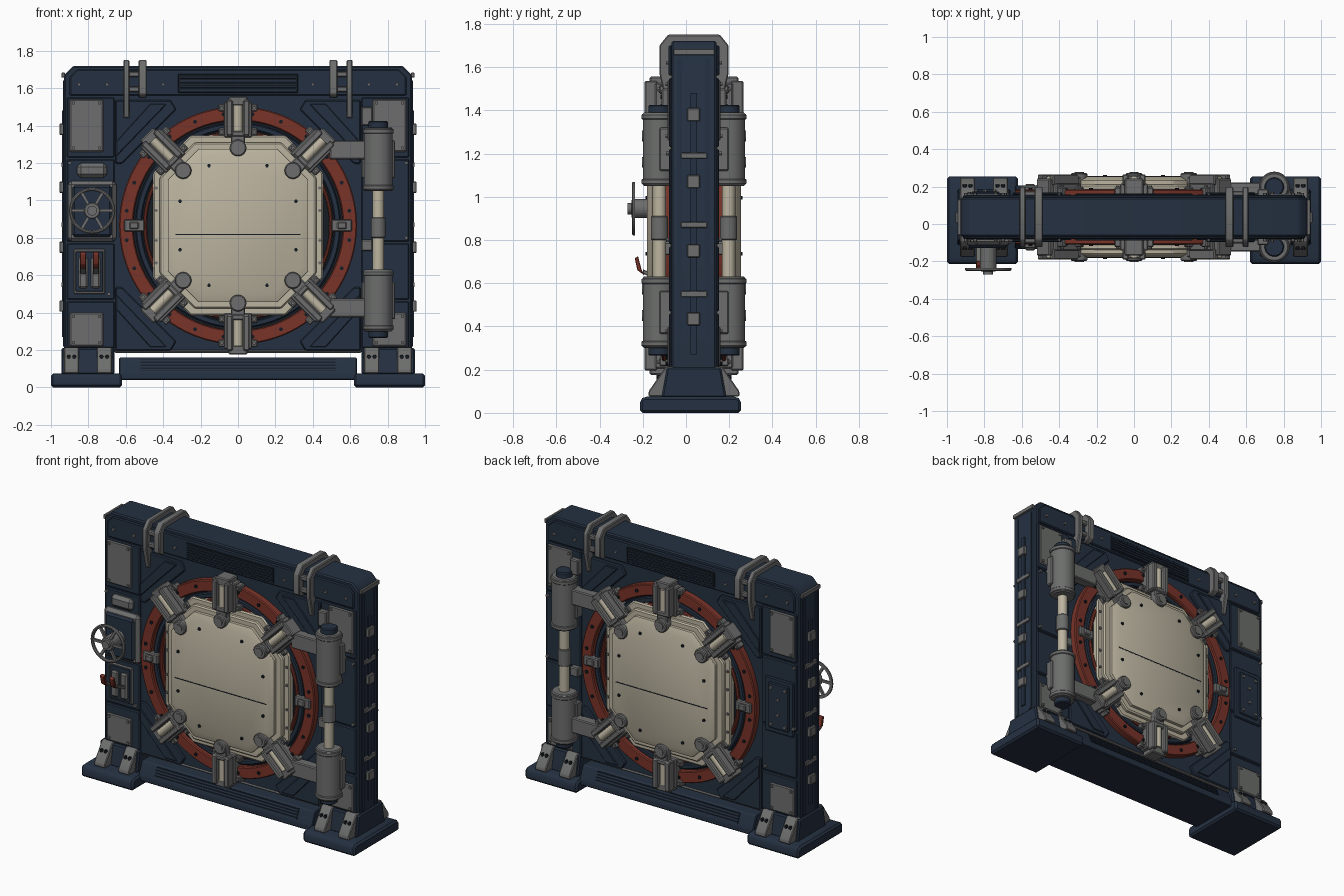
import bpy, bmesh
from math import cos, sin, pi, radians
from mathutils import Matrix, Vector

if "Cube" in bpy.data.objects:
    bpy.data.objects.remove(bpy.data.objects["Cube"])

YC, CZ = 0.037, 0.866      # wall mid-plane and ring centre height
MADE = []


def material(name, rgb):
    m = bpy.data.materials.new(name)
    m.use_nodes = True
    m.diffuse_color = (*rgb, 1)
    m.node_tree.nodes["Principled BSDF"].inputs["Base Color"].default_value = (*rgb, 1)
    return m


BLUE = material("navy paint", (0.018, 0.03, 0.053))
DARK = material("dark recess", (0.008, 0.012, 0.018))
GREY = material("grey steel", (0.15, 0.155, 0.15))
CREAM = material("cream enamel", (0.5, 0.455, 0.35))
RED = material("rust red", (0.19, 0.034, 0.022))


def finish(name, bm, mat, mirror=""):
    """Mirror across x and/or the wall mid-plane, then make the object."""
    for ax in mirror:
        i, c = "xyz".index(ax), YC if ax == "y" else 0
        geom = bm.verts[:] + bm.edges[:] + bm.faces[:]
        for e in bmesh.ops.duplicate(bm, geom=geom)["geom"]:
            if isinstance(e, bmesh.types.BMVert):
                e.co[i] = 2 * c - e.co[i]
    bmesh.ops.recalc_face_normals(bm, faces=bm.faces[:])
    me = bpy.data.meshes.new(name)
    bm.to_mesh(me)
    bm.free()
    ob = bpy.data.objects.new(name, me)
    bpy.context.collection.objects.link(ob)
    me.materials.append(mat)
    MADE.append(ob)


def loft(bm, lower, upper, bevel=0.0):
    a = [bm.verts.new(p) for p in lower]
    b = [bm.verts.new(p) for p in upper]
    n = len(a)
    faces = [bm.faces.new(a), bm.faces.new(b[::-1])]
    faces += [bm.faces.new((a[i], b[i], b[(i + 1) % n], a[(i + 1) % n])) for i in range(n)]
    if bevel:
        edges = list({e for f in faces for e in f.edges})
        bmesh.ops.recalc_face_normals(bm, faces=faces)
        bmesh.ops.bevel(bm, geom=edges, offset=bevel, segments=1, affect="EDGES")


def plate(bm, pts, d0, d1, bevel=0.0, shrink=1.0):
    """Front-side (x, z) outline raised from depth d0 to d1 off the mid-plane."""
    loft(bm, [(x, YC - d0, z) for x, z in pts],
         [(x * shrink, YC - d1, CZ + (z - CZ) * shrink) for x, z in pts], bevel)


def box(bm, x, z, d, bevel=0.006):
    plate(bm, [(x[0], z[0]), (x[1], z[0]), (x[1], z[1]), (x[0], z[1])], d[0], d[1], bevel)


def slab(bm, pts, x0, x1, bevel=0.0):
    """(y, z) outline swept along x."""
    loft(bm, [(x0, y, z) for y, z in pts], [(x1, y, z) for y, z in pts], bevel)


def cyl(bm, p, r, h, axis="Y", seg=24, bevel=0.0):
    u, v, w = {"X": ((0, 1, 0), (0, 0, 1), (1, 0, 0)), "Y": ((1, 0, 0), (0, 0, 1), (0, 1, 0)),
               "Z": ((1, 0, 0), (0, 1, 0), (0, 0, 1))}[axis]
    u, v, w, p = Vector(u), Vector(v), Vector(w) * h / 2, Vector(p)
    rim = [(u * cos(2 * pi * i / seg) + v * sin(2 * pi * i / seg)) * r for i in range(seg)]
    loft(bm, [p + c - w for c in rim], [p + c + w for c in rim], bevel)


def ring(bm, r0, r1, d0, d1, seg=96, x=0.0, z=CZ):
    prof = [(r0, d0), (r1, d0), (r1, d1 - 0.006), (r1 - 0.006, d1), (r0 + 0.006, d1), (r0, d1 - 0.006)]
    rows = [[bm.verts.new((x + r * cos(2 * pi * i / seg), YC - d, z + r * sin(2 * pi * i / seg)))
             for r, d in prof] for i in range(seg)]
    for a, b in zip(rows, rows[1:] + rows[:1]):
        for j in range(6):
            k = (j + 1) % 6
            bm.faces.new((a[j], a[k], b[k], b[j]))


def octagon(w, h, c):
    q = [(w, h - c), (w - c, h)]
    pts = q + [(-x, z) for x, z in q[::-1]]
    return [(x, CZ + z) for x, z in pts + [(-x, -z) for x, z in pts]]


def bolts(name, spots, d, mirror, mat=GREY, r=0.011):
    bm = bmesh.new()
    for x, z in spots:
        cyl(bm, (x, YC - d, z), r, 0.016, seg=6)
    finish(name, bm, mat, mirror)


def boxes(name, mat, mirror, items, bevel=0.006):
    bm = bmesh.new()
    for x, z, d in items:
        box(bm, x, z, d, bevel)
    finish(name, bm, mat, mirror)


# Wall frame, raised top beam, column plates and corner braces
bm = bmesh.new()
plate(bm, [(-.93, .19), (.93, .19), (.93, 1.67), (.88, 1.72), (-.88, 1.72), (-.93, 1.67)], -.104, .104, .008)
finish("wall_frame", bm, BLUE)
bm = bmesh.new()
plate(bm, [(-.9, 1.56), (.9, 1.56), (.9, 1.66), (.86, 1.7), (-.86, 1.7), (-.9, 1.66)], .1, .118, .006)
finish("top_beam_face", bm, BLUE, "y")
boxes("column_plates", BLUE, "xy", [((.66, .915), z, (.1, .116)) for z in
                                   ((.21, .46), (.47, .77), (.78, 1.22), (1.23, 1.55))])
bm = bmesh.new()
for s in (1, -1):
    plate(bm, [(x, CZ + s * z) for x, z in ((.36, .67), (.655, .67), (.655, .33), (.62, .33), (.33, .62))], .1, .122, .006)
    plate(bm, [(x, CZ + s * z) for x, z in ((.38, .65), (.47, .65), (.65, .45), (.65, .37))], .12, .132, .004)
finish("corner_braces", bm, BLUE, "xy")
boxes("sill_strip", GREY, "y", [((-.66, .66), (.185, .2), (0, .112))])

# Ventilation grilles
boxes("top_grille", DARK, "y", [((-.32, .32), (1.575, 1.675), (.11, .121))], .002)
boxes("top_grille_slats", BLUE, "y", [((-.31, .31), (1.585 + i * .017, 1.593 + i * .017), (.118, .126)) for i in range(5)], .001)

# Bottom beam with sloping vented faces
bm = bmesh.new()
slab(bm, [(YC - .17, .04), (YC + .17, .04), (YC + .17, .075), (YC + .135, .16), (YC - .135, .16), (YC - .17, .075)], -.635, .635, .005)
finish("bottom_beam", bm, BLUE)
for name, mat, lo, hi, n, out in (("bottom_grille", DARK, .088, .15, 1, .003), ("bottom_grille_slats", BLUE, .09, .099, 4, .007)):
    bm = bmesh.new()
    for i in range(n):
        d = [(YC - .17 + (z - .075) * .41 - out, z) for z in (lo + i * .016, hi + i * .016)]
        slab(bm, d + [(y + .01, z) for y, z in d[::-1]], -.52, .52)
    finish(name, bm, mat, "y")

# Feet
bm = bmesh.new()
slab(bm, [(-.213, 0), (.255, 0), (.255, .06), (.235, .075), (-.193, .075), (-.213, .06)], .62, 1, .012)
slab(bm, [(YC - .15, .07), (YC + .15, .07), (YC + .125, .21), (YC - .125, .21)], .66, .945, .008)
finish("feet", bm, BLUE, "x")
bm = bmesh.new()
for x in (.675, .85):
    slab(bm, [(YC - .21, .075), (YC, .075), (YC, .215), (YC - .13, .215), (YC - .21, .1)], x, x + .08, .005)
finish("foot_gussets", bm, GREY, "xy")
bolts("foot_bolts", [(x, .165) for x in (.7, .73, .875, .905)], .165, "xy", DARK)

# Straps over the top beam
bm = bmesh.new()
for x, w, low in ((.51, .022, 1.55), (.597, .016, 1.44)):
    half = [(.1, low), (.13, low), (.16, 1.57), (.16, 1.7), (.12, 1.75)]
    slab(bm, [(YC - d, z) for d, z in half] + [(YC + d, z) for d, z in half[::-1]], x - w, x + w, .005)
for z in (1.58, 1.66):
    box(bm, (.49, .6), (z, z + .03), (.1, .14))
finish("top_straps", bm, GREY, "xy")

# Grey access panels and their bolts
boxes("access_panels", GREY, "xy", [((.72, .9), (1.26, 1.54), (.11, .123)), ((.72, .9), (.22, .4), (.11, .123))])
bolts("access_panel_bolts", [(x, z) for x in (.74, .88) for z in (1.28, 1.52, .24, .38)], .125, "xy", r=.009)
bolts("frame_bolts", [(.85, 1.62), (.7, 1.62), (.4, 1.62), (.9, .8), (.9, 1.2), (.69, .5)], .122, "xy", r=.01)

# Side rail and fittings
bm = bmesh.new()
slab(bm, [(.02, .27), (.05, .27), (.05, 1.48), (.02, 1.48)], .925, .94)
for y in (-.03, .1):
    slab(bm, [(y - .012, .22), (y + .012, .22), (y + .012, 1.64), (y - .012, 1.64)], .925, .935)
finish("side_rails", bm, BLUE, "x")
bm = bmesh.new()
for z in (.435, .75, 1.07, 1.38):
    slab(bm, [(.005, z - .03), (.065, z - .03), (.065, z + .03), (.005, z + .03)], .93, .955, .004)
for z in (.55, .87, 1.19, 1.67):
    w = .095 if z > 1.5 else .06
    slab(bm, [(YC - w, z - .014), (YC + w, z - .014), (YC + w, z + .014), (YC - w, z + .014)], .925, .943, .003)
finish("side_fittings", bm, GREY, "x")

# Concentric door rings
for name, mat, r0, r1, d in (("outer_red_ring", RED, .56, .636, .147), ("ring_channel", DARK, .4, .57, .112),
                             ("middle_navy_ring", BLUE, .515, .548, .14), ("inner_red_ring", RED, .488, .507, .14)):
    bm = bmesh.new()
    ring(bm, r0, r1, .1, d)
    finish(name, bm, mat, "y")
bolts("ring_bolts", [(.6 * cos(a), CZ + .6 * sin(a)) for a in (radians(7.5 + 15 * i) for i in range(24))], .147, "y", DARK)
boxes("ring_stops", GREY, "xy", [((.5, .61), (CZ - .032, CZ + .032), (.11, .165)), ((.53, .58), (CZ - .02, CZ + .02), (.16, .178))])

# Octagonal cream door
bm = bmesh.new()
plate(bm, octagon(.455, .48, .2), .1, .15, .008)
plate(bm, octagon(.42, .445, .19), .14, .175, .008)
plate(bm, octagon(.375, .41, .165), .17, .2, .005)
plate(bm, octagon(.373, .408, .165), .199, .217, 0, .9)
finish("octagon_door", bm, CREAM, "y")
boxes("door_seam", DARK, "y", [((-.335, .335), (.814, .82), (.21, .2185))], 0)
bolts("door_bolts", [(.31, CZ + s * .13) for s in (1, -1)] + [(.155, CZ + s * .32) for s in (1, -1)], .217, "xy", DARK, .01)
bolts("door_rim_bolts", [(.437, CZ + s * z) for s in (1, -1) for z in (.08, .2)], .15, "xy", GREY, .009)


# Six radial clamps
def clamp_body(bm):
    box(bm, (-.075, .075), (CZ + .47, CZ + .66), (.11, .18))
    box(bm, (-.05, .05), (CZ + .64, CZ + .69), (.11, .205))
    box(bm, (-.038, .038), (CZ + .41, CZ + .5), (.17, .215))
    for x in (-.045, .045):
        box(bm, (x - .017, x + .017), (CZ + .48, CZ + .67), (.17, .228))
    box(bm, (-.06, .06), (CZ + .475, CZ + .505), (.17, .222))
    cyl(bm, (0, YC - .205, CZ + .415), .045, .06, bevel=.006)
    for x in (-.087, .087):
        for z in (.5, .63):
            box(bm, (x - .018, x + .018), (CZ + z - .02, CZ + z + .02), (.11, .16))


def clamp_roller(bm):
    cyl(bm, (0, YC - .195, CZ + .575), .024, .14, "Z", 16)


def clamp_bolts(bm):
    for x in (-.087, .087):
        for z in (.5, .63):
            cyl(bm, (x, YC - .163, CZ + z), .01, .014, seg=6)
    cyl(bm, (0, YC - .235, CZ + .415), .025, .012, seg=16)


for name, build, mat in (("clamps", clamp_body, GREY), ("clamp_rollers", clamp_roller, CREAM), ("clamp_bolts", clamp_bolts, GREY)):
    bm = bmesh.new()
    for a in (0, 45, 135, 180, 225, 315):
        old = set(bm.verts)
        build(bm)
        bmesh.ops.rotate(bm, verts=[v for v in bm.verts if v not in old], cent=(0, YC, CZ),
                         matrix=Matrix.Rotation(radians(a), 3, "Y"))
    finish(name, bm, mat, "y")

# Vertical pistons on both faces
PX, PY = .75, YC - .16
bm = bmesh.new()
for z0, z1 in ((1.05, 1.39), (.3, .63)):
    cyl(bm, (PX, PY, (z0 + z1) / 2), .077, z1 - z0, "Z", 32, .006)
    for z in (z0 + .02, z1 - .02):
        cyl(bm, (PX, PY, z), .083, .025, "Z", 32, .004)
    zc = (z0 + z1) / 2
    box(bm, (.66, .84), (zc - .1, zc + .1), (.1, .16))
for z in (1.27, .425):
    box(bm, (.49, .7), (z - .05, z + .05), (.12, .185))
cyl(bm, (PX, PY, .855), .04, .11, "Z", 24, .004)
box(bm, (.66, .72), (.73, .79), (.1, .15))
box(bm, (.66, .72), (1.4, 1.5), (.1, .15))
finish("piston_cylinders", bm, GREY, "y")
bm = bmesh.new()
cyl(bm, (PX, PY, .84), .031, .46, "Z")
finish("piston_rods", bm, CREAM, "y")
bm = bmesh.new()
for z in (1.4, .29):
    cyl(bm, (PX, PY, z), .052, .05, "Z", 24, .006)
finish("piston_caps", bm, BLUE, "y")

# Handwheel and its housing, front only
WX, WZ = -.78, .945
boxes("wheel_housing", GREY, "", [((-.91, -.65), (.78, 1.105), (.1, .15)), ((-.86, -.7), (1.12, 1.2), (.1, .15))], .02)
boxes("wheel_housing_face", BLUE, "", [((-.885, -.675), (.805, 1.08), (.14, .165))], .012)
bm = bmesh.new()
ring(bm, .105, .124, .272, .288, 40, WX, WZ)
cyl(bm, (WX, YC - .225, WZ), .045, .13, bevel=.006)
cyl(bm, (WX, YC - .29, WZ), .026, .034)
for i in range(6):
    a = i * pi / 3 + pi / 6
    old = set(bm.verts)
    box(bm, (WX - .008, WX + .008), (WZ, WZ + .11), (.272, .286), 0)
    bmesh.ops.rotate(bm, verts=[v for v in bm.verts if v not in old], cent=(WX, 0, WZ), matrix=Matrix.Rotation(a, 3, "Y"))
finish("handwheel", bm, GREY)

# Twin lever panel, front only
boxes("lever_panel_frame", GREY, "", [((-.88, -.71), (.5, .74), (.1, .125))], .006)
boxes("lever_panel", BLUE, "", [((-.868, -.722), (.512, .728), (.12, .132))], .003)
boxes("lever_slots", GREY, "", [((x - .025, x + .025), (.53, .7), (.12, .15)) for x in (-.828, -.76)], .01)
for name, mat, pts in (("lever_stems", GREY, [(-.1, .6), (-.1, .62), (-.2, .665), (-.2, .645)]),
                       ("lever_handles", RED, [(-.19, .635), (-.205, .66), (-.222, .725), (-.237, .715), (-.225, .66)])):
    bm = bmesh.new()
    for x in (-.828, -.76):
        slab(bm, pts, x - .016, x + .016, .003)
    finish(name, bm, mat)

# Bolted cover on the back
bm = bmesh.new()
for x, z, d in (((-.9, -.69), (.74, 1.1), (-.1, -.128)), ((-.87, -.72), (.77, 1.07), (-.12, -.138))):
    box(bm, x, z, d)
finish("back_cover", bm, BLUE)
bolts("back_cover_bolts", [(x, z) for x in (-.845, -.745) for z in (.8, 1.04)] + [(-.795, .87), (-.795, .97)], -.14, "")

# Smooth curves, keep edges crisp
bpy.ops.object.select_all(action="DESELECT")
for ob in MADE:
    ob.select_set(True)
bpy.context.view_layer.objects.active = MADE[0]
bpy.ops.object.shade_smooth_by_angle(angle=radians(28))
